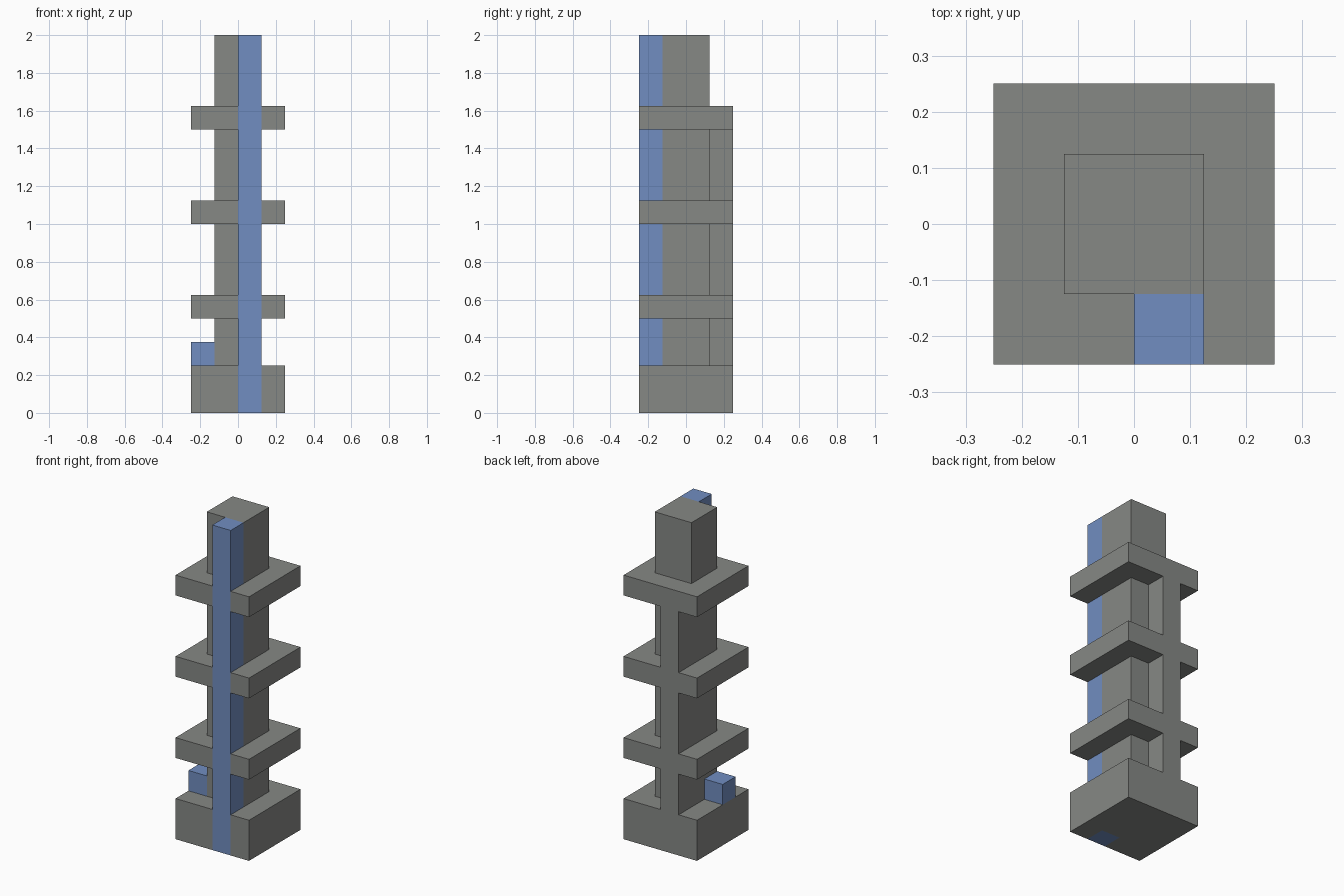
import bpy
import bmesh

cube = bpy.data.objects.get("Cube")
if cube:
    bpy.data.objects.remove(cube, do_unlink=True)

U = 0.125  # one module of the tower grid


def make_material(name, rgb):
    mat = bpy.data.materials.new(name)
    mat.use_nodes = True
    mat.diffuse_color = (*rgb, 1)
    mat.node_tree.nodes["Principled BSDF"].inputs["Base Color"].default_value = (*rgb, 1)
    return mat


grey = make_material("stone grey", (0.24, 0.247, 0.235))
blue = make_material("water blue", (0.165, 0.27, 0.533))


def prism(name, outline, low, high, mat):
    """Extrude a counter-clockwise plan outline, in modules, from low to high."""
    bm = bmesh.new()
    face = bm.faces.new([bm.verts.new((x * U, y * U, low * U)) for x, y in outline])
    top = bmesh.ops.extrude_face_region(bm, geom=[face])["geom"]
    for v in top:
        if isinstance(v, bmesh.types.BMVert):
            v.co.z = high * U
    bmesh.ops.recalc_face_normals(bm, faces=bm.faces)
    mesh = bpy.data.meshes.new(name)
    bm.to_mesh(mesh)
    bm.free()
    mesh.materials.append(mat)
    obj = bpy.data.objects.new(name, mesh)
    bpy.context.collection.objects.link(obj)


def rect(x0, x1, y0, y1):
    return [(x0, y0), (x1, y0), (x1, y1), (x0, y1)]


# Square plan with a front notch that receives the blue column
notched = [(-2, -2), (0, -2), (0, -1), (1, -1), (1, -2), (2, -2), (2, 2), (-2, 2)]

# Base, core and the full-height front column
prism("base", notched, 0, 2, grey)
prism("core", rect(-1, 1, -1, 1), 2, 16, grey)
prism("front_column", rect(0, 1, -2, -1), 0, 16, blue)

# Balconies, each held by a rear pillar standing on the level below
floor = 2
for level, z in enumerate((4, 8, 12), 1):
    prism(f"balcony_{level}", notched, z, z + 1, grey)
    prism(f"rear_pillar_{level}", rect(-1, 0, 1, 2), floor, z, grey)
    floor = z + 1

# Small block on the base beside the core
prism("side_block", rect(-2, -1, -1, 0), 2, 3, blue)
